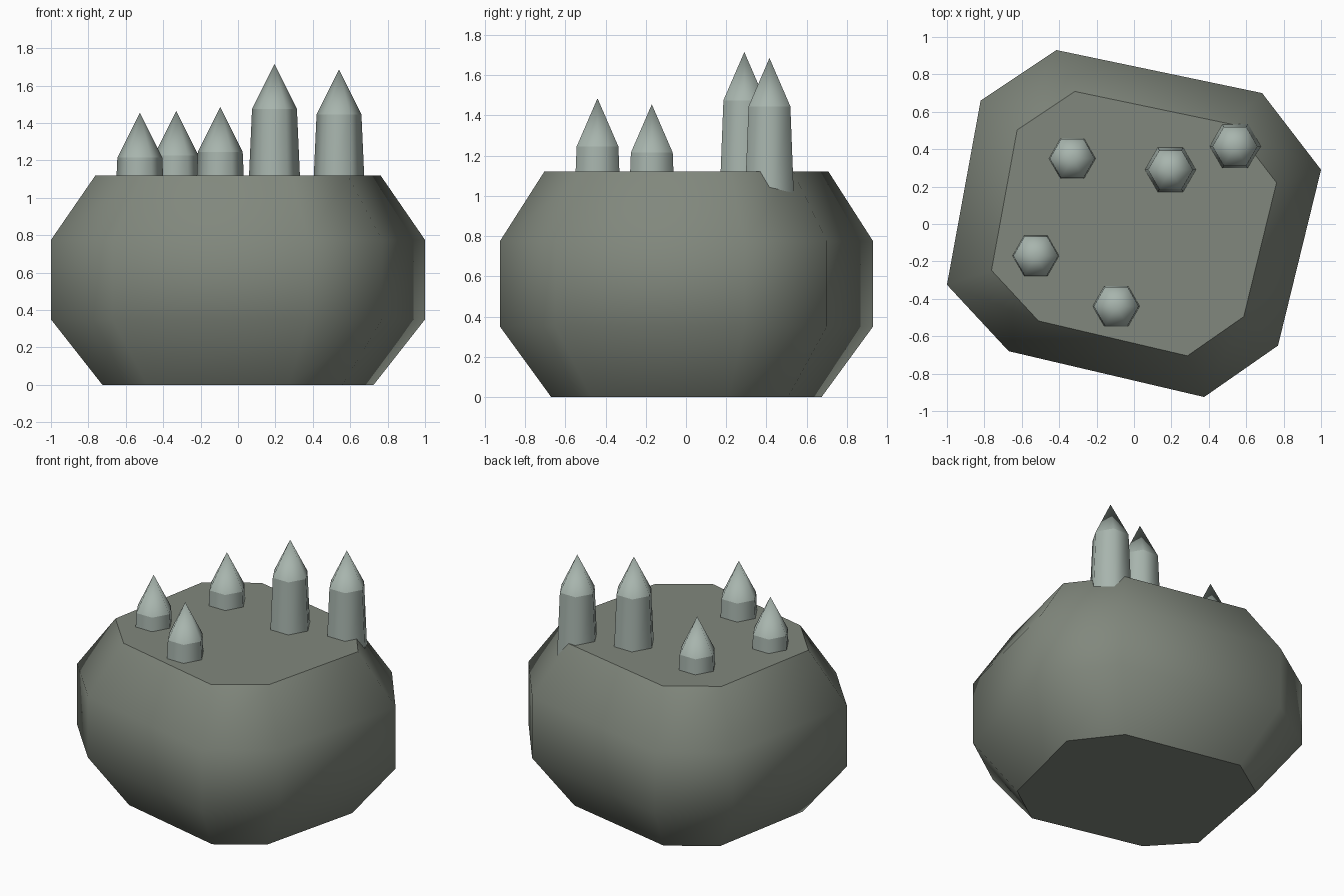
import bpy
import bmesh
from math import cos, sin, pi

cube = bpy.data.objects.get("Cube")
if cube:
    bpy.data.objects.remove(cube, do_unlink=True)


def material(name, rgb):
    mat = bpy.data.materials.new(name)
    mat.use_nodes = True
    colour = (*rgb, 1.0)
    mat.diffuse_color = colour
    mat.node_tree.nodes["Principled BSDF"].inputs["Base Color"].default_value = colour
    return mat


def loft(name, rings, mat, cap_top=True, apex=None):
    """Skin a stack of rings; walls are smooth, caps flat, apex makes a point."""
    bm = bmesh.new()
    loops = [[bm.verts.new(p) for p in ring] for ring in rings]
    n = len(loops[0])
    for low, high in zip(loops, loops[1:]):
        for i in range(n):
            j = (i + 1) % n
            bm.faces.new((low[i], low[j], high[j], high[i])).smooth = True
    bm.faces.new(loops[0][::-1])
    if apex:
        tip = bm.verts.new(apex)
        top = loops[-1]
        for i in range(n):
            bm.faces.new((top[i], top[(i + 1) % n], tip)).smooth = True
            # crisp shoulder under the point
            bm.edges.get((top[i], top[(i + 1) % n])).smooth = False
    elif cap_top:
        bm.faces.new(loops[-1])
    bmesh.ops.recalc_face_normals(bm, faces=bm.faces)
    mesh = bpy.data.meshes.new(name)
    bm.to_mesh(mesh)
    bm.free()
    mesh.materials.append(mat)
    obj = bpy.data.objects.new(name, mesh)
    bpy.context.collection.objects.link(obj)
    return obj


stone = material("grey green stone", (0.22, 0.245, 0.205))
pale = material("pale grey green", (0.39, 0.46, 0.42))

# Boulder: irregular eight-sided outline, narrowed at top and bottom
outline = [(-1, -0.325), (-0.67, -0.68), (0.375, -0.925), (0.77, -0.65),
           (1, 0.29), (0.685, 0.70), (-0.415, 0.93), (-0.82, 0.66)]
levels = [(0, 0.725), (0.35, 1), (0.775, 1), (1.12, 0.762)]
loft("boulder", [[(x * s, y * s, z) for x, y in outline] for z, s in levels], stone)


# Spikes: tapered hexagonal columns with pointed tips
def hexagon(x, y, z, r):
    return [(x + r * cos(i * pi / 3), y + r * sin(i * pi / 3), z) for i in range(6)]


spikes = {
    "front_spike": (-0.095, -0.44, 1.485),
    "left_spike": (-0.525, -0.17, 1.455),
    "back_spike": (-0.33, 0.35, 1.465),
    "tall_spike": (0.195, 0.29, 1.715),
    "edge_spike": (0.54, 0.415, 1.685),
}
base_z, tip_height, shoulder_r, taper = 0.92, 0.24, 0.12, 0.045
for name, (x, y, top) in spikes.items():
    shoulder = top - tip_height
    base_r = shoulder_r + taper * (shoulder - base_z)
    loft(name, [hexagon(x, y, base_z, base_r), hexagon(x, y, shoulder, shoulder_r)],
         pale, apex=(x, y, top))
